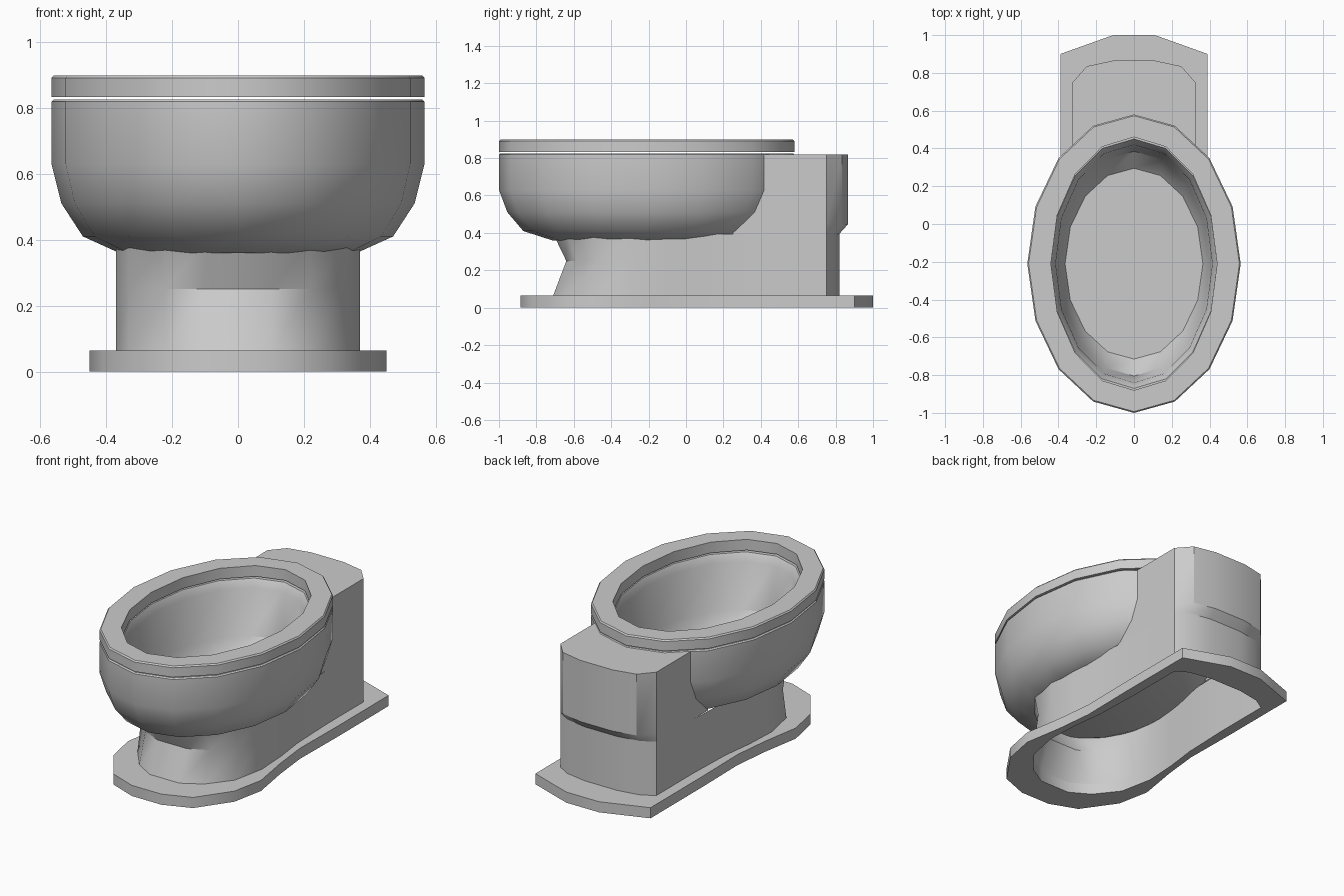
import bpy, bmesh
from math import sin, cos, pi, radians

if "Cube" in bpy.data.objects:
    bpy.data.objects.remove(bpy.data.objects["Cube"])


def ellipse(rx, ry, z, n=16, cy=-0.21):
    return [(rx * sin(2 * pi * i / n), cy - ry * cos(2 * pi * i / n), z) for i in range(n)]


def mirrored(half, z):
    # half outline runs from front to back on the +x side
    return [(x, y, z) for x, y in half] + [(-x, y, z) for x, y in reversed(half)]


def loft(name, rings, cap_first=False, cap_last=False, loop=False):
    bm = bmesh.new()
    vs = [[bm.verts.new(p) for p in r] for r in rings]
    n = len(rings[0])
    pairs = list(zip(vs, vs[1:])) + ([(vs[-1], vs[0])] if loop else [])
    for a, b in pairs:
        for i in range(n):
            j = (i + 1) % n
            bm.faces.new((a[i], a[j], b[j], b[i]))
    if cap_first:
        bm.faces.new(vs[0][::-1])
    if cap_last:
        bm.faces.new(vs[-1])
    bmesh.ops.recalc_face_normals(bm, faces=bm.faces)
    me = bpy.data.meshes.new(name)
    bm.to_mesh(me)
    bm.free()
    ob = bpy.data.objects.new(name, me)
    bpy.context.collection.objects.link(ob)
    bpy.ops.object.select_all(action='DESELECT')
    ob.select_set(True)
    bpy.context.view_layer.objects.active = ob
    bpy.ops.object.shade_smooth_by_angle(angle=radians(35))
    return ob


# Foot plate and pedestal share the same point count
plate = [(.1, -.885), (.27, -.82), (.41, -.62), (.45, -.42), (.41, -.18),
         (.385, .05), (.39, .4), (.39, .9), (.25, .95), (.11, 1.0)]
foot = [(.1, -.71), (.22, -.64), (.33, -.5), (.37, -.3), (.36, -.1),
        (.335, .1), (.325, .4), (.325, .75), (.25, .795), (.11, .82)]
waist = [(x, y + .07 * max(0, (-y - .3) / .41)) for x, y in foot]

loft("foot_plate", [mirrored(plate, 0), mirrored(plate, .065),
                    mirrored(foot, .065), mirrored(foot, 0)], loop=True)

# Hollow pedestal, pinched at the front
loft("pedestal", [mirrored(foot, .065), mirrored(waist, .25), mirrored(foot, .395)])

# Rear block with overhanging back
front = [(.1, .5), (.2, .42), (.325, .25), (.325, .75)]
low = front + [(.25, .795), (.11, .82)]
high = front + [(.25, .835), (.11, .865)]
loft("rear_block", [mirrored(low, .395), mirrored(high, .445), mirrored(high, .82)],
     cap_last=True)

# Bowl: outside from the bottom up, over the rim, down to the inner floor
bowl = [(.36, .505, .36), (.47, .66, .41), (.535, .745, .51), (.565, .79, .63),
        (.565, .79, .818), (.558, .783, .825), (.44, .66, .825),
        (.415, .63, .78), (.4, .595, .5), (.365, .505, .42)]
loft("bowl", [ellipse(*p) for p in bowl], cap_first=True, cap_last=True)

# Seat ring
seat = [(.44, .67, .832), (.565, .79, .832), (.565, .79, .89),
        (.558, .783, .898), (.44, .67, .898)]
loft("seat", [ellipse(*p) for p in seat], loop=True)
